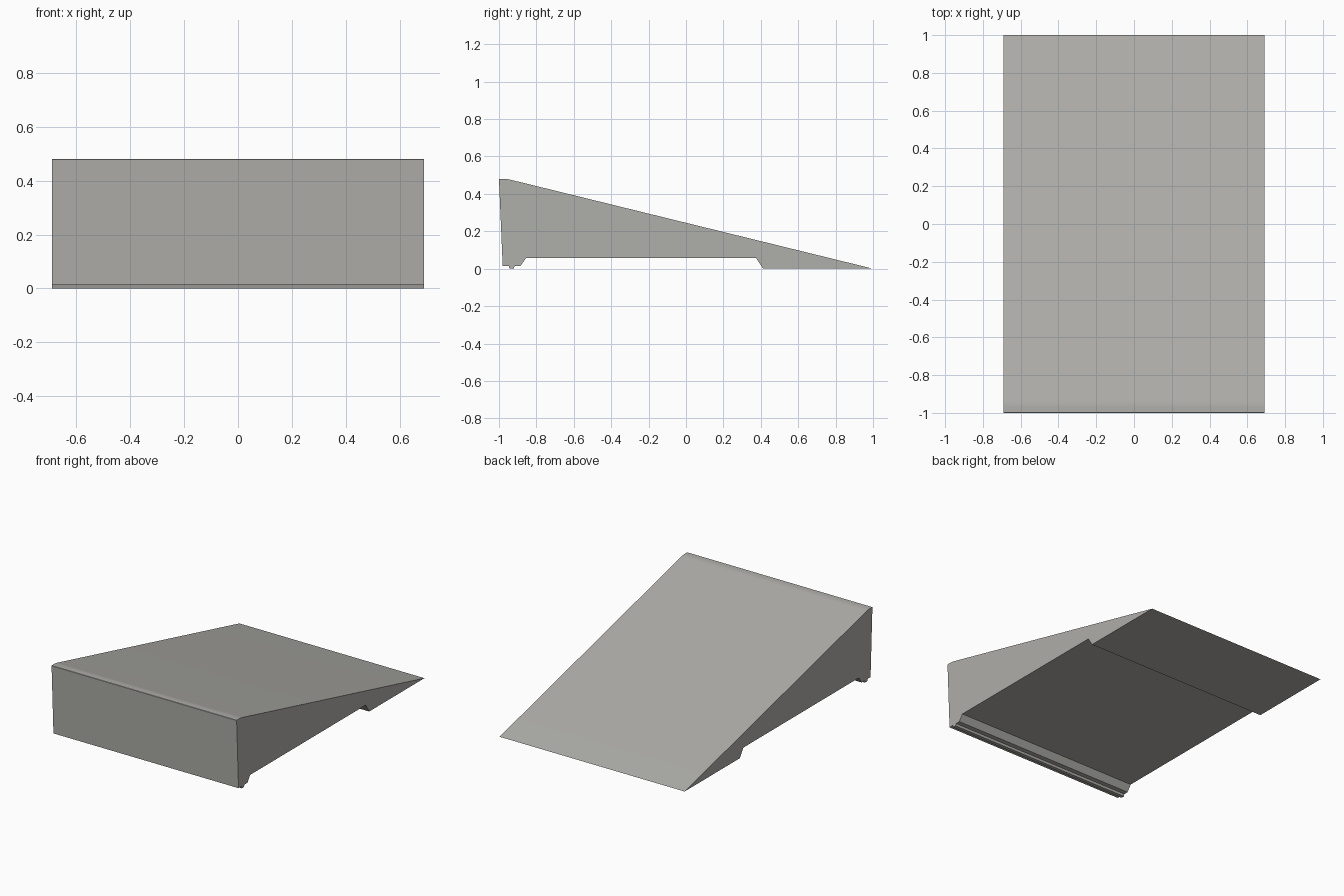
import bpy
import bmesh
import math

cube = bpy.data.objects.get("Cube")
if cube:
    bpy.data.objects.remove(cube, do_unlink=True)

HALF_WIDTH = 0.69

# Single material
grey = bpy.data.materials.new("warm grey")
grey.use_nodes = True
colour = (0.43, 0.425, 0.4, 1)
grey.diffuse_color = colour
grey.node_tree.nodes["Principled BSDF"].inputs["Base Color"].default_value = colour

# Side outline (y, z): front wall, lipped foot, raised underside, rear foot
outline = [
    (-1, 0.478), (-0.98, 0.015),
    (-0.948, 0.015), (-0.944, 0), (-0.921, 0), (-0.917, 0.015),
    (-0.885, 0.015), (-0.855, 0.057),
    (0.375, 0.057), (0.412, 0), (1, 0),
]

# Sloping top, easing into the flat front edge through a small arc
SLOPE = math.atan2(0.245, 1)
RADIUS = 0.16
STEPS = 4
arc_start = -0.975
for i in range(STEPS, -1, -1):
    a = SLOPE * i / STEPS
    outline.append((arc_start + RADIUS * math.sin(a),
                    0.48 - RADIUS * (1 - math.cos(a))))
outline.append((-0.998, 0.48))

# Extrude the outline across the width
bm = bmesh.new()
side = bm.faces.new([bm.verts.new((-HALF_WIDTH, y, z)) for y, z in outline])
extruded = bmesh.ops.extrude_face_region(bm, geom=[side])
moved = [v for v in extruded["geom"] if isinstance(v, bmesh.types.BMVert)]
bmesh.ops.translate(bm, verts=moved, vec=(2 * HALF_WIDTH, 0, 0))
bmesh.ops.recalc_face_normals(bm, faces=bm.faces)

mesh = bpy.data.meshes.new("wedge_ramp")
bm.to_mesh(mesh)
bm.free()
mesh.materials.append(grey)
ramp = bpy.data.objects.new("wedge_ramp", mesh)
bpy.context.collection.objects.link(ramp)

# Soft shading on the arc only
bpy.ops.object.select_all(action="DESELECT")
ramp.select_set(True)
bpy.context.view_layer.objects.active = ramp
bpy.ops.object.shade_smooth_by_angle(angle=math.radians(20))
